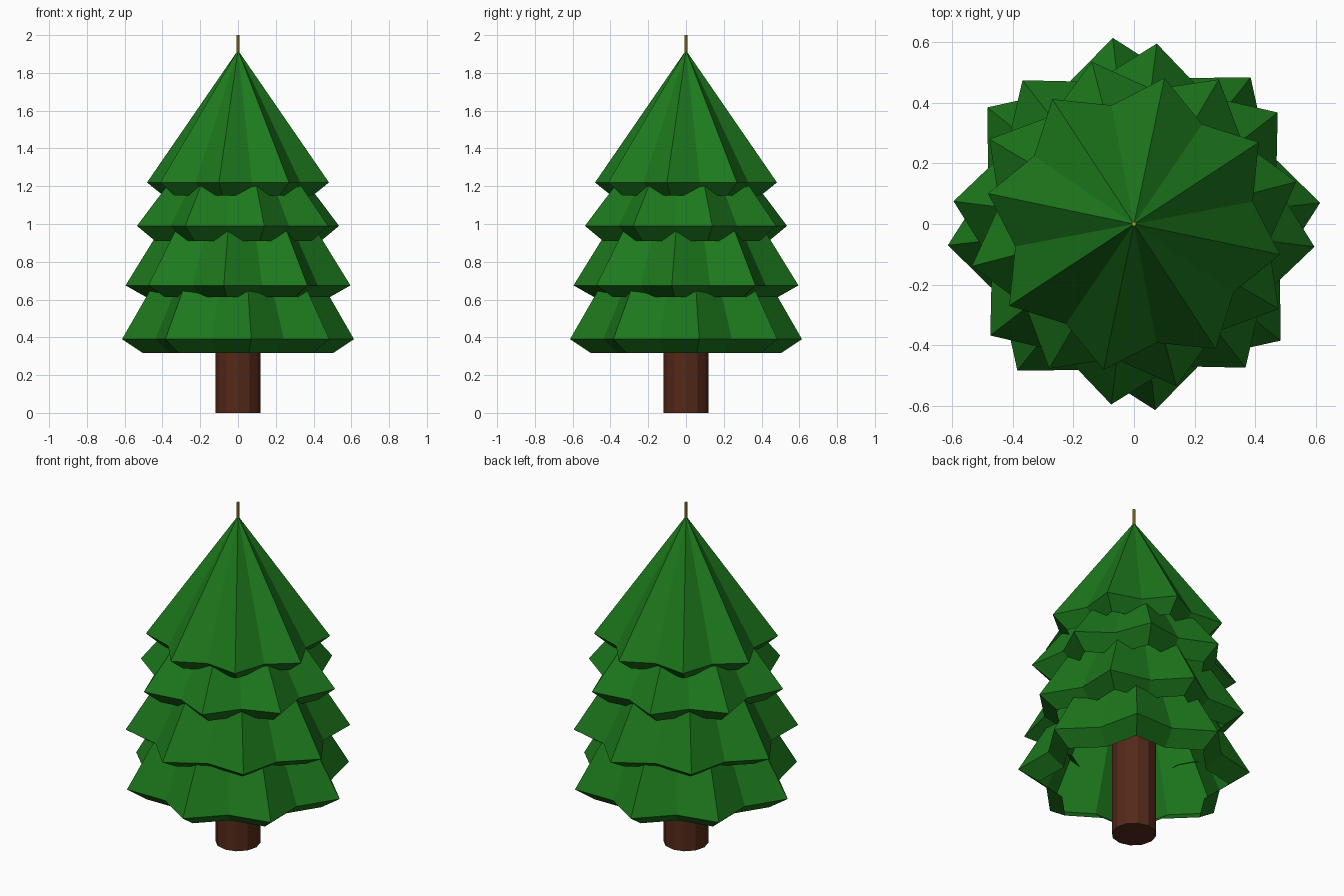
import bpy, bmesh
from math import sin, cos, radians

if "Cube" in bpy.data.objects:
    bpy.data.objects.remove(bpy.data.objects["Cube"])


def material(name, color):
    m = bpy.data.materials.new(name)
    m.diffuse_color = color
    m.use_nodes = True
    m.node_tree.nodes["Principled BSDF"].inputs["Base Color"].default_value = m.diffuse_color
    return m


GREEN = material("needles", (0.012, 0.19, 0.012, 1))
BROWN = material("bark", (0.09, 0.022, 0.01, 1))
GOLD = material("gold", (0.55, 0.4, 0.03, 1))


def finish(bm, name, mat):
    me = bpy.data.meshes.new(name)
    bm.to_mesh(me)
    bm.free()
    me.materials.append(mat)
    ob = bpy.data.objects.new(name, me)
    bpy.context.collection.objects.link(ob)


def star_ring(bm, r, z, turn):
    # eight-pointed star outline, valleys at 81% of the point radius
    ring = []
    for i in range(16):
        a = radians(turn + 22.5 * i)
        k = r * (1 if i % 2 == 0 else 0.81)
        ring.append(bm.verts.new((k * cos(a), k * sin(a), z)))
    return ring


def branch_tier(name, r, z_rim, z_low, z_apex, turn):
    # hollow pleated cone with an inward-sloping lip
    bm = bmesh.new()
    rim = star_ring(bm, r, z_rim, turn)
    low = star_ring(bm, r * 0.82, z_low, turn)
    apex = bm.verts.new((0, 0, z_apex))
    for i in range(16):
        j = (i + 1) % 16
        bm.faces.new((rim[i], rim[j], apex))
        bm.faces.new((low[i], low[j], rim[j], rim[i]))
    finish(bm, name, GREEN)


def post(name, r, z0, z1, sides, mat):
    bm = bmesh.new()
    bmesh.ops.create_cone(bm, cap_ends=True, segments=sides, radius1=r, radius2=r, depth=z1 - z0)
    bmesh.ops.translate(bm, verts=bm.verts, vec=(0, 0, (z0 + z1) / 2))
    finish(bm, name, mat)


# Branch tiers: radius, rim z, lower z, apex z, rotation
branch_tier("bottom_branches", 0.618, 0.39, 0.317, 1.46, 6.5)
branch_tier("lower_branches", 0.60, 0.675, 0.614, 1.64, -7.2)
branch_tier("upper_branches", 0.553, 0.99, 0.91, 1.70, 14.6)
branch_tier("top_branches", 0.492, 1.22, 1.15, 1.92, -11.8)

# Trunk and treetop spike
post("trunk", 0.12, 0, 0.75, 12, BROWN)
post("top_spike", 0.007, 1.90, 2.0, 8, GOLD)
